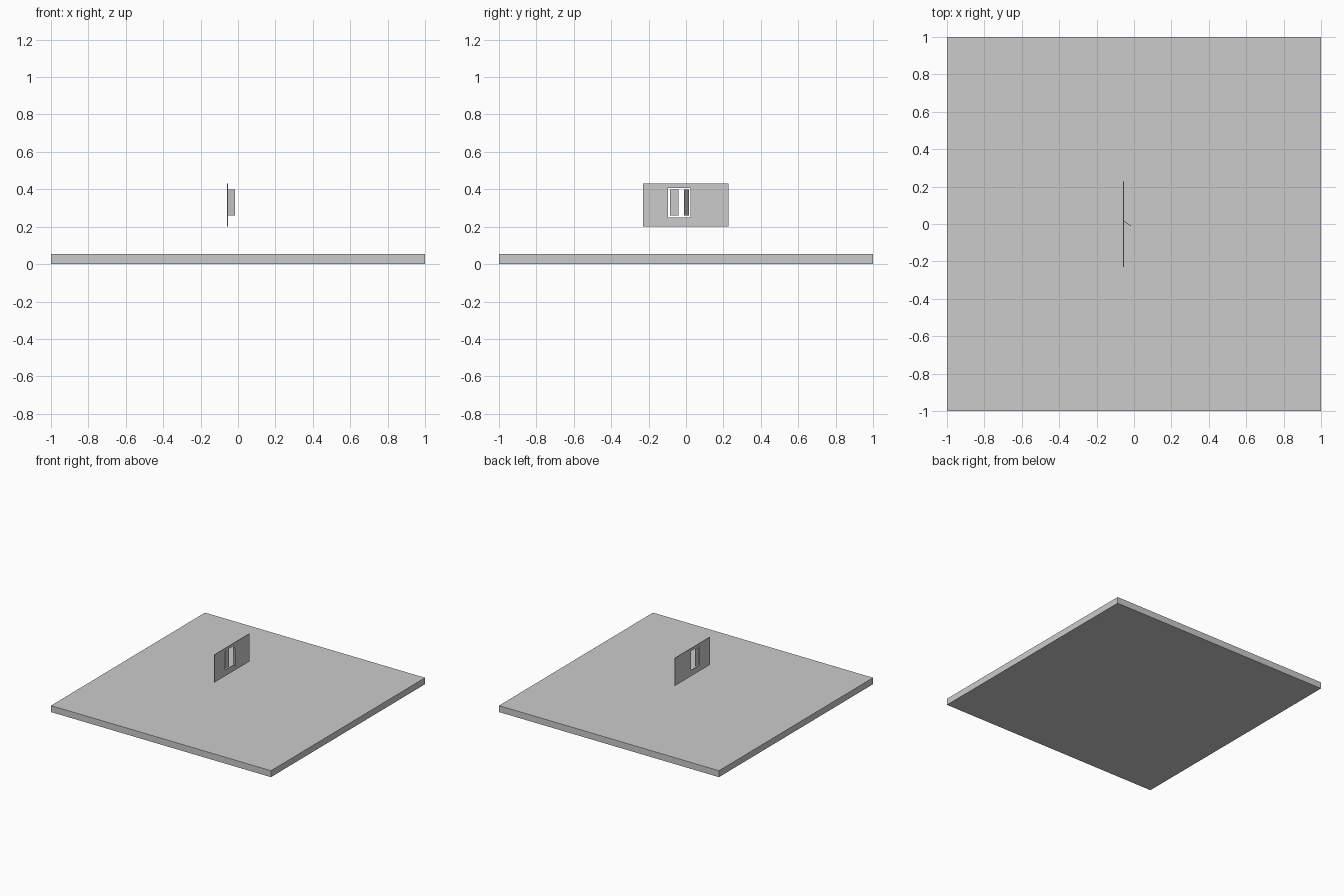
import bpy, bmesh, math
from mathutils import Vector

if "Cube" in bpy.data.objects:
    bpy.data.objects.remove(bpy.data.objects["Cube"])

WALL_X = -0.055
THICK = 0.005


def box(name, lo, hi):
    lo, hi = Vector(lo), Vector(hi)
    me = bpy.data.meshes.new(name)
    bm = bmesh.new()
    bmesh.ops.create_cube(bm, size=1)
    bmesh.ops.scale(bm, vec=hi - lo, verts=bm.verts)
    bmesh.ops.translate(bm, vec=(lo + hi) / 2, verts=bm.verts)
    bm.to_mesh(me)
    bm.free()
    ob = bpy.data.objects.new(name, me)
    bpy.context.collection.objects.link(ob)
    return ob


def wall_with_opening(name, outer, inner):
    # Each rectangle is (y0, z0, y1, z1)
    me = bpy.data.meshes.new(name)
    bm = bmesh.new()
    loops = []
    for y0, z0, y1, z1 in (outer, inner):
        corners = ((y0, z0), (y1, z0), (y1, z1), (y0, z1))
        loops.append([bm.verts.new((WALL_X - THICK / 2, y, z)) for y, z in corners])
    a, b = loops
    faces = [bm.faces.new((a[i], a[(i + 1) % 4], b[(i + 1) % 4], b[i])) for i in range(4)]
    ext = bmesh.ops.extrude_face_region(bm, geom=faces, use_keep_orig=True)
    moved = [g for g in ext["geom"] if isinstance(g, bmesh.types.BMVert)]
    bmesh.ops.translate(bm, vec=(THICK, 0, 0), verts=moved)
    bmesh.ops.recalc_face_normals(bm, faces=bm.faces)
    bm.to_mesh(me)
    bm.free()
    ob = bpy.data.objects.new(name, me)
    bpy.context.collection.objects.link(ob)


# Ground slab
box("ground_slab", (-1, -1, 0), (1, 1, 0.053))

# Thin wall with a window opening
wall_with_opening("wall", (-0.229, 0.202, 0.226, 0.43), (-0.096, 0.25, 0.023, 0.408))

# Closed shutter, flush with the wall
box("closed_shutter", (WALL_X - 0.0015, -0.086, 0.26), (WALL_X + 0.0015, -0.039, 0.4))

# Open shutter, swung out about its hinge side
shutter = box("open_shutter", (-0.0015, -0.046, 0.26), (0.0015, 0, 0.4))
shutter.location = (WALL_X + 0.001, 0.015, 0)
shutter.rotation_euler.z = math.radians(56)
